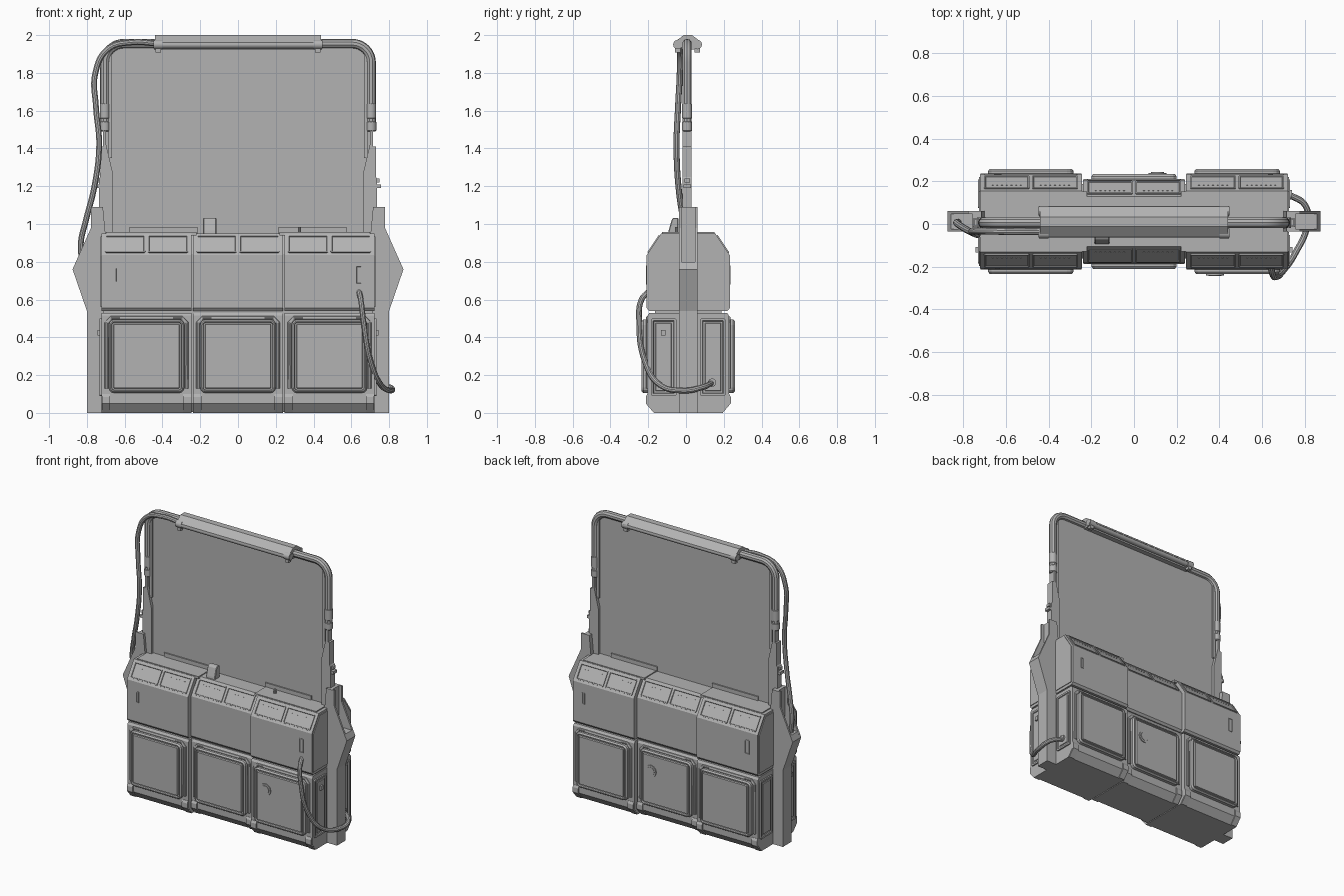
import bpy, bmesh
from math import sin, cos, pi, radians, degrees, atan2
from mathutils import Matrix, Vector

if "Cube" in bpy.data.objects:
    bpy.data.objects.remove(bpy.data.objects["Cube"])

YC = 0.012          # centre plane of the body
SIDES = (-1, 1)
GREY = bpy.data.materials.new("dark_grey")
GREY.diffuse_color = (0.45, 0.45, 0.45, 1)
GREY.use_nodes = True
GREY.node_tree.nodes["Principled BSDF"].inputs["Base Color"].default_value = GREY.diffuse_color


def finish(name, bm, bevel=0.0, smooth=False):
    bmesh.ops.recalc_face_normals(bm, faces=bm.faces)
    me = bpy.data.meshes.new(name)
    bm.to_mesh(me)
    bm.free()
    me.materials.clear()
    me.materials.append(GREY)
    ob = bpy.data.objects.new(name, me)
    bpy.context.collection.objects.link(ob)
    if smooth:
        bpy.context.view_layer.objects.active = ob
        ob.select_set(True)
        bpy.ops.object.shade_smooth_by_angle(angle=radians(35))
        ob.select_set(False)
    if bevel:
        m = ob.modifiers.new("bevel", 'BEVEL')
        m.width, m.segments, m.limit_method = bevel, 1, 'ANGLE'
    return ob


def prism(name, pts, axis, a, b, bevel=0.0):
    """Extrude a 2D profile: axis 'x' takes (y,z) points, axis 'y' takes (x,z)."""
    bm = bmesh.new()
    at = lambda p, d: (d, p[0], p[1]) if axis == 'x' else (p[0], d, p[1])
    lo = [bm.verts.new(at(p, a)) for p in pts]
    hi = [bm.verts.new(at(p, b)) for p in pts]
    bm.faces.new(lo)
    bm.faces.new(hi)
    for i in range(len(pts)):
        j = (i + 1) % len(pts)
        bm.faces.new((lo[i], lo[j], hi[j], hi[i]))
    return finish(name, bm, bevel)


def box(name, x0, x1, y0, y1, z0, z1, bevel=0.0):
    return prism(name, [(x0, z0), (x1, z0), (x1, z1), (x0, z1)], 'y', y0, y1, bevel)


def plate(name, mat, w, h, t, r=0.02, steps=()):
    """Rounded plate facing local +Z, built from loops given as (inset, push) steps."""
    bm = bmesh.new()
    loops, inset, z = [], 0, 0
    for di, dz in ((0, 0), (0, t), *steps):
        inset, z = inset + di, z + dz
        rr = max(r - inset, 0.001)
        loop = []
        for q, (sx, sy) in enumerate(((1, 1), (-1, 1), (-1, -1), (1, -1))):
            for k in range(4):
                a = q * pi / 2 + k * pi / 6
                loop.append(bm.verts.new((sx * (w / 2 - inset - rr) + rr * cos(a),
                                          sy * (h / 2 - inset - rr) + rr * sin(a), z)))
        loops.append(loop)
    bm.faces.new(loops[0])
    bm.faces.new(loops[-1])
    for lo, hi in zip(loops, loops[1:]):
        for i in range(16):
            bm.faces.new((lo[i - 1], lo[i], hi[i], hi[i - 1]))
    bm.transform(mat)
    return finish(name, bm)


def facing(x, y, z, turn=0.0, tilt=90):
    """turn 0 faces front, 180 back, 90 right, -90 left."""
    return Matrix.Translation((x, y, z)) @ Matrix.Rotation(radians(turn), 4, 'Z') @ Matrix.Rotation(radians(tilt), 4, 'X')


def rod(name, p, q, r, n=16, bevel=0.0):
    p, q = Vector(p), Vector(q)
    bm = bmesh.new()
    bmesh.ops.create_cone(bm, cap_ends=True, segments=n, radius1=r, radius2=r, depth=(q - p).length)
    bm.transform(Matrix.Translation((p + q) / 2) @ (q - p).to_track_quat('Z', 'Y').to_matrix().to_4x4())
    return finish(name, bm, bevel, True)


def tube(name, pts, r, auto=True):
    cu = bpy.data.curves.new(name, 'CURVE')
    cu.dimensions, cu.bevel_depth, cu.bevel_resolution, cu.use_fill_caps = '3D', r, 3, True
    cu.resolution_u = 10
    sp = cu.splines.new('BEZIER' if auto else 'POLY')
    store = sp.bezier_points if auto else sp.points
    store.add(len(pts) - 1)
    for b, p in zip(store, pts):
        if auto:
            b.co = p
            b.handle_left_type = b.handle_right_type = 'AUTO'
        else:
            b.co = (*p, 1)
    tmp = bpy.data.objects.new(name + "_path", cu)
    bpy.context.collection.objects.link(tmp)
    dg = bpy.context.evaluated_depsgraph_get()
    me = bpy.data.meshes.new_from_object(tmp.evaluated_get(dg))
    bpy.data.objects.remove(tmp)
    bm = bmesh.new()
    bm.from_mesh(me)
    return finish(name, bm, 0, True)


def ring(name, x, y, z, s):
    rod(name + "_rim", (x, y, z), (x, y + s * 0.008, z), 0.042, 24)
    rod(name + "_cap", (x, y, z), (x, y + s * 0.011, z), 0.030, 24)


def column_profile(d, half):
    """Mirror half-widths around the centre plane; d recesses the column."""
    return [(YC + w - d, z) for w, z in half] + [(YC - w + d, z) for w, z in reversed(half)]


LOWER = [(0.175, 0), (0.215, 0.05), (0.215, 0.515), (0.205, 0.53)]
UPPER = [(0.208, 0.54), (0.220, 0.555), (0.220, 0.835), (0.143, 0.95)]
SLOPE = degrees(atan2(0.115, 0.077))

# body core
prism("body_core", column_profile(0, [(0.14, 0.005), (0.175, 0.05), (0.175, 0.84), (0.105, 0.945)]), 'x', -0.715, 0.715)

# three body columns, the middle one recessed
for label, cx, d in (("left", -0.484, 0), ("middle", 0, 0.025), ("right", 0.484, 0)):
    x0, x1 = cx - 0.239, cx + 0.239
    prism(label + "_lower_block", column_profile(d, LOWER), 'x', x0, x1)
    prism(label + "_upper_block", column_profile(d, UPPER), 'x', x0, x1)
    for s, turn, side in ((-1, 0, "front"), (1, 180, "back")):
        n = label + "_" + side
        y = YC + s * (0.213 - d)
        # raised lower panel with grooved face
        plate(n + "_panel", facing(cx, y, 0.300, turn), 0.40, 0.39, 0.024, 0.03,
              ((0.008, 0.010), (0.006, 0), (0.003, -0.010), (0.008, 0), (0.003, 0.010)))
        # arch trim around the panel
        a = 0.211
        tube(n + "_arch", [(cx - a, y, 0.13), (cx - a, y, 0.475), (cx - a + 0.025, y, 0.502),
                           (cx + a - 0.025, y, 0.502), (cx + a, y, 0.475), (cx + a, y, 0.13)], 0.012, False)
        # sloped windows with small tick rows
        for k in SIDES:
            wx = cx + k * 0.113
            m = facing(wx, YC + s * (0.1815 - d), 0.8925, turn, SLOPE)
            plate(n + "_window", m, 0.212, 0.108, 0.006, 0.006, ((0.006, 0), (0.002, -0.005)))
            for i in range(7):
                tick = m @ Matrix.Translation((-0.066 + i * 0.022, 0.022, 0))
                plate(n + "_window_tick", tick, 0.008, 0.005, 0.003, 0.001)
    # seam feet at the base of each column
    for s in SIDES:
        for k in SIDES:
            fx = cx + k * 0.215
            f = 0.217 - d
            prism(label + "_foot", [(YC + s * 0.1, 0), (YC + s * (f - 0.035), 0), (YC + s * (f + 0.008), 0.05),
                                    (YC + s * (f + 0.008), 0.085), (YC + s * f, 0.10), (YC + s * 0.1, 0.10)],
                  'x', fx - 0.022, fx + 0.022)

# vents on the outer upper blocks, ports on the lower panels
for s, turn, side in ((-1, 0, "front"), (1, 180, "back")):
    plate(side + "_vent", facing(-s * 0.64, YC + s * 0.218, 0.73, turn), 0.035, 0.10, 0.005, 0.004,
          ((0.005, 0), (0.002, -0.004)))
    plate(side + "_vent_far", facing(s * 0.64, YC + s * 0.218, 0.73, turn), 0.022, 0.08, 0.005, 0.004,
          ((0.005, 0), (0.002, -0.004)))
ring("front_port", 0.38, YC - 0.245, 0.36, -1)
ring("back_port", 0.11, YC + 0.220, 0.36, 1)

# end panels on both sides
for s in SIDES:
    for k in SIDES:
        plate("side_lower_panel", facing(s * 0.720, YC + k * 0.130, 0.295, s * 90), 0.135, 0.41, 0.012, 0.01,
              ((0.012, 0), (0.003, -0.006), (0.010, 0), (0.003, 0.005)))
        lo, hi = YC + k * 0.05, YC + k * 0.208
        prism("side_upper_panel", [(lo, 0.56), (hi, 0.56), (hi, 0.83), (YC + k * 0.14, 0.935), (lo, 0.935)],
              'x', s * 0.715, s * 0.728)
    box("side_latch", s * 0.735 - 0.008, s * 0.735 + 0.008, YC - 0.145, YC - 0.120, 0.41, 0.44)
rod("right_cable_socket", (0.725, 0.138, 0.16), (0.742, 0.138, 0.16), 0.022)

# side posts: channel core between two cheek plates
for s in SIDES:
    P = lambda pts: [(s * x, z) for x, z in pts]
    outer = P([(0.70, 0), (0.80, 0), (0.80, 0.54), (0.876, 0.76), (0.778, 0.98), (0.778, 1.09), (0.715, 1.09), (0.70, 0.93)])
    core = P([(0.70, 0), (0.80, 0), (0.80, 0.54), (0.876, 0.76), (0.858, 0.80), (0.758, 0.80), (0.758, 1.09), (0.715, 1.09), (0.70, 0.93)])
    prism("post_core", core, 'y', YC - 0.035, YC + 0.035)
    for k in SIDES:
        y = YC + k * 0.0415
        prism("post_cheek", outer, 'y', y - 0.0065, y + 0.0065)
    # lower frame arm rising out of the post
    arm = P([(0.665, 0.94), (0.665, 1.28), (0.698, 1.42), (0.698, 1.50), (0.716, 1.50), (0.716, 1.41), (0.730, 1.41),
             (0.730, 1.25), (0.736, 1.24), (0.736, 0.94)])
    prism("frame_arm", arm, 'y', -0.018, 0.030)
    box("arm_catch_high", s * 0.740 - 0.010, s * 0.740 + 0.010, -0.008, 0.020, 1.22, 1.24)
    box("arm_catch_low", s * 0.742 - 0.014, s * 0.742 + 0.014, -0.014, 0.026, 1.19, 1.21)
    # joint collars between arm and tube
    for z0, z1, r in ((1.49, 1.545, 0.027), (1.555, 1.64, 0.0265)):
        rod("joint_collar", (s * 0.705, 0.006, z0), (s * 0.705, 0.006, z1), r, 20, 0.006)

# bent tube frame and the pane inside it
arc = [(0.605 + 0.1 * cos(i * pi / 16), 0.006, 1.855 + 0.1 * sin(i * pi / 16)) for i in range(9)]
path = [(0.705, 0.006, 1.50)] + arc
tube("tube_frame", path + [(-x, y, z) for x, y, z in reversed(path)], 0.025, False)
half = [(0.667, 0.93), (0.667, 1.28), (0.70, 1.42), (0.70, 1.87), (0.615, 1.95)]
prism("pane", half + [(-x, z) for x, z in reversed(half)], 'y', 0.003, 0.009)
for s in SIDES:
    box("pane_edge", s * 0.676 - 0.009, s * 0.676 + 0.009, -0.008, 0.020, 1.35, 1.92)

# lamp bar along the top
hood = [(-0.012, 2.0), (-0.062, 1.962), (-0.064, 1.950), (-0.024, 1.955), (-0.024, 1.925)]
prism("lamp_hood", hood + [(0.020 - y, z) for y, z in reversed(hood)], 'x', -0.44, 0.44)
for y in (-0.043, 0.060):
    rod("lamp_tube", (-0.448, y, 1.950), (0.448, y, 1.950), 0.021)
    for s in SIDES:
        rod("lamp_socket", (s * 0.40, y, 1.950), (s * 0.446, y, 1.950), 0.025, 12)
        box("lamp_bracket", s * 0.422 - 0.014, s * 0.422 + 0.014, y - 0.014, y + 0.014, 1.908, 1.94)

# top deck details
for s in SIDES:
    box("deck_slab", s * 0.46 - 0.24, s * 0.46 + 0.24, YC - 0.140, YC + 0.140, 0.94, 0.957)
    box("pane_rail", s * 0.395 - 0.18, s * 0.395 + 0.18, -0.006, 0.018, 0.94, 0.985)
prism("sensor_box", [(-0.095, 0.945), (-0.092, 0.965), (-0.075, 1.025), (-0.065, 1.033), (-0.04, 1.033), (-0.04, 0.945)],
      'x', -0.185, -0.115, 0.004)
rod("deck_peg", (0.325, -0.05, 0.94), (0.325, -0.05, 0.985), 0.009, 10)

# cables
tube("left_cable", [(-0.43, -0.035, 1.955), (-0.56, -0.036, 1.962), (-0.69, -0.033, 1.925), (-0.755, -0.033, 1.80),
                    (-0.752, -0.042, 1.62), (-0.735, -0.050, 1.42), (-0.760, -0.040, 1.20), (-0.805, -0.015, 1.02),
                    (-0.832, 0.005, 0.90), (-0.825, 0.008, 0.79)], 0.016)
tube("right_cable", [(0.64, -0.195, 0.645), (0.65, -0.235, 0.60), (0.665, -0.248, 0.48), (0.70, -0.220, 0.28),
                     (0.755, -0.140, 0.15), (0.812, -0.010, 0.118), (0.805, 0.085, 0.135), (0.725, 0.140, 0.16)], 0.015)
